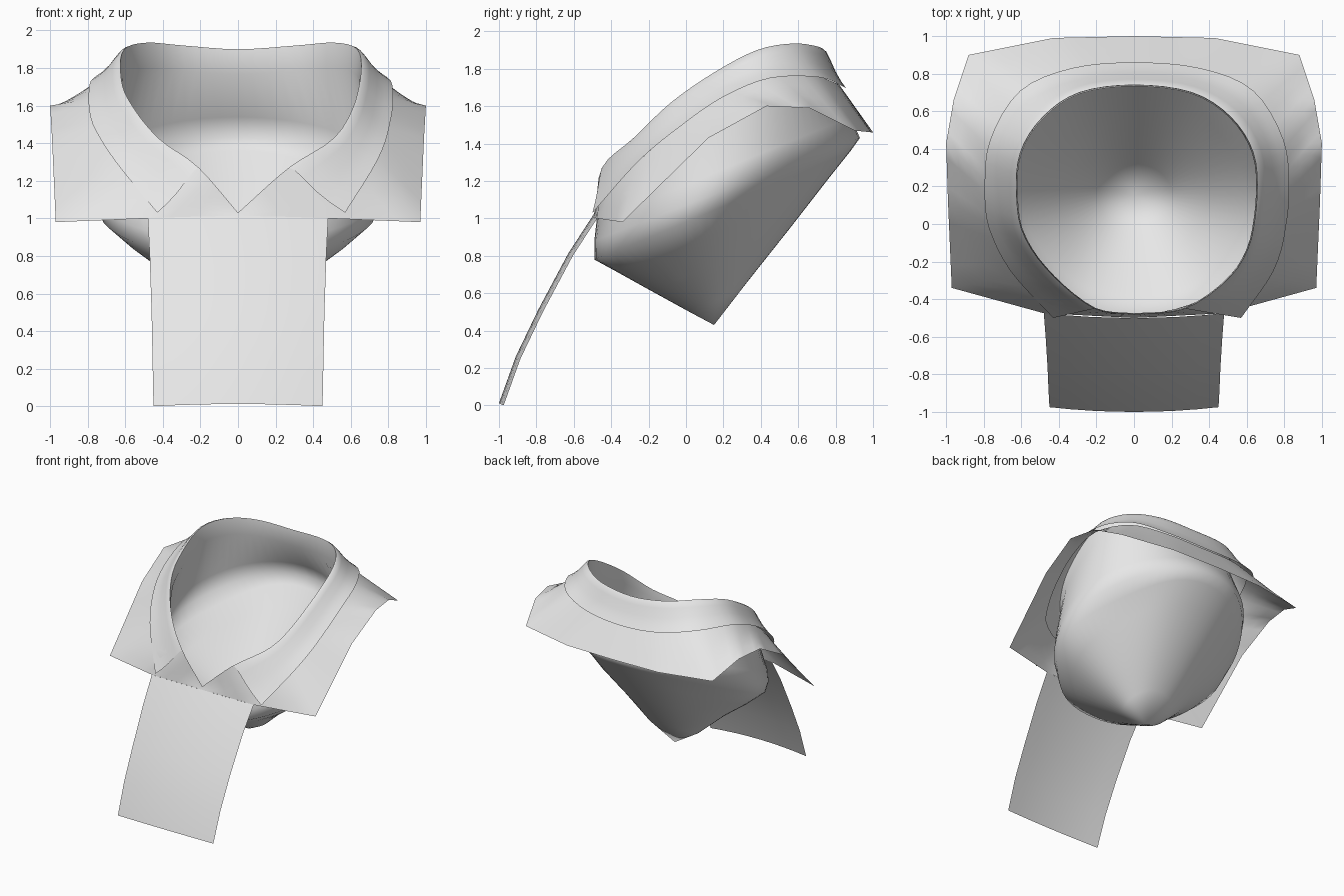
import bpy, bmesh, math
from mathutils import Vector

if "Cube" in bpy.data.objects:
    bpy.data.objects.remove(bpy.data.objects["Cube"], do_unlink=True)

STEPS = 4  # samples between two stations

cloth = bpy.data.materials.new("pale_grey_cloth")
cloth.use_nodes = True
cloth.diffuse_color = (0.8, 0.8, 0.8, 1)
cloth.node_tree.nodes["Principled BSDF"].inputs["Base Color"].default_value = (0.8, 0.8, 0.8, 1)


def mirror(p):
    return Vector((-p.x, p.y, p.z))


def sample(stations, smooth=True):
    """Resample a half line that runs from the back centre to the front."""
    pts = [Vector(p) for p in stations]
    ext = [mirror(pts[1])] + pts + [2 * pts[-1] - pts[-2]]
    out = []
    for i in range(1, len(ext) - 2):
        a, b, c, d = ext[i - 1:i + 3]
        for s in range(STEPS):
            t = s / STEPS
            if smooth:
                out.append(0.5 * (2 * b + (c - a) * t + (2 * a - 5 * b + 4 * c - d) * t * t
                                  + (3 * b - a - 3 * c + d) * t ** 3))
            else:
                out.append(b.lerp(c, t))
    return out + [pts[-1]]


def both_sides(half):
    return [mirror(p) for p in reversed(half[1:])] + list(half)


def lean(p):
    """The collar sits a little off centre, more so at the front."""
    front = min(1, max(0, -p.y * 2))
    side = min(1, abs(p.x) * 2)
    return Vector((p.x + side * (0.015 + 0.055 * front), p.y, p.z))


def loft(name, rows, sharp=60, tip=None):
    bm = bmesh.new()
    grid = [[bm.verts.new(p) for p in row] for row in rows]
    for r, s in zip(grid, grid[1:]):
        for i in range(len(r) - 1):
            bm.faces.new((r[i], r[i + 1], s[i + 1], s[i]))
    if tip:
        end = bm.verts.new(tip)
        for a, b in zip(grid[-1], grid[-1][1:]):
            bm.faces.new((a, b, end))
    bmesh.ops.remove_doubles(bm, verts=bm.verts, dist=0.0005)
    bmesh.ops.recalc_face_normals(bm, faces=bm.faces)
    mesh = bpy.data.meshes.new(name)
    bm.to_mesh(mesh)
    bm.free()
    mesh.materials.append(cloth)
    obj = bpy.data.objects.new(name, mesh)
    bpy.context.collection.objects.link(obj)
    bpy.ops.object.select_all(action="DESELECT")
    obj.select_set(True)
    bpy.context.view_layer.objects.active = obj
    bpy.ops.object.shade_smooth_by_angle(angle=math.radians(sharp))


# Half outlines from the back centre round to the front
fold = sample([(0, .74, 1.9), (.3, .7, 1.92), (.5, .57, 1.935), (.62, .38, 1.9), (.64, .15, 1.78),
               (.6, -.08, 1.62), (.47, -.28, 1.43), (.24, -.45, 1.27), (0, -.48, 1.03)])
fall = sample([(0, .86, 1.69), (.34, .83, 1.71), (.62, .71, 1.755), (.78, .45, 1.75),
               (.81, .2, 1.65), (.79, -.02, 1.5), (.7, -.25, 1.31), (.5, -.5, 1.03)])
hem = sample([(0, 1, 1.46), (.43, .99, 1.46), (.88, .9, 1.47), (.96, .66, 1.59), (1, .43, 1.6),
              (.99, .12, 1.43), (.97, -.34, .98), (.48, -.475, 1), (0, -.5, 1.012)], smooth=False)

# Turned-down collar
collar_rows = []
for t, lift in ((0, 0), (.1, .01), (.25, .005), (.5, -.01), (.75, -.01), (1, 0)):
    half = [a.lerp(b, t) + Vector((0, 0, lift)) for a, b in zip(fold, fall)]
    collar_rows.append([lean(p) for p in both_sides(half)])
loft("collar", collar_rows)

# Shoulder yoke, tucked under the collar and meeting in a V at the front
neck_edge = []
for i, p in enumerate(fold):
    tuck = min(1, max(0, (len(fold) - 1 - i) / STEPS - 1))
    q = p.lerp(fall[min(i, len(fall) - 1)], 0.7 * tuck)
    neck_edge.append(q - Vector((0, 0, 0.045 * tuck)))
inner = [lean(p) for p in both_sides(neck_edge)]
outer = both_sides(hem)
loft("shoulder_yoke", [[a.lerp(b, k / 4) for a, b in zip(inner, outer)] for k in range(5)])

# Hanging front panel, slightly bowed
panel_rows = []
for y, z, w in ((-.5, 1, .48), (-.63, .8, .47), (-.79, .5, .46), (-.91, .25, .455), (-1, 0, .45)):
    row = []
    for k in range(-4, 5):
        u = k / 4
        row.append(Vector((w * u, y + 0.025 * u * u, z + 0.012 * (1 - u * u))))
    panel_rows.append(row)
loft("front_panel", panel_rows)

# Neck bowl closed below the collar
angles = [math.atan2(p.x, p.y - 0.13) for p in fold]


def bowl_ring(back, front, width, drop, ahead, pinch):
    half = []
    for a in angles:
        t = (1 - math.cos(a)) / 2
        side = math.sin(a) ** 2
        y = back[0] + (front[0] - back[0]) * t - ahead * side
        z = back[1] + (front[1] - back[1]) * t - drop * side
        x = width * math.sin(a) * (1 - pinch * math.sin(2 * a) ** 2)
        half.append(Vector((x, y, z)))
    return both_sides(half)


stand = [Vector((p.x * .99, p.y * .99, p.z - .02 - .13 * (p.z - 1.03))) for p in fold]
bowl_rows = [
    [lean(p) for p in both_sides(fold)],
    [lean(p) for p in both_sides(stand)],
    bowl_ring((.88, 1.54), (-.48, .97), .76, 0, .02, 0),
    bowl_ring((.93, 1.43), (-.49, .88), .765, .03, .08, .04),
    bowl_ring((.88, 1.36), (-.49, .78), .73, .05, .1, .1),
    bowl_ring((.76, 1.21), (-.38, .72), .6, .06, .06, .08),
    bowl_ring((.55, .94), (-.2, .62), .4, .03, .03, .05),
    bowl_ring((.32, .65), (0, .51), .2, .02, 0, 0),
]
loft("neck_bowl", bowl_rows, sharp=180, tip=(0, .15, .43))
